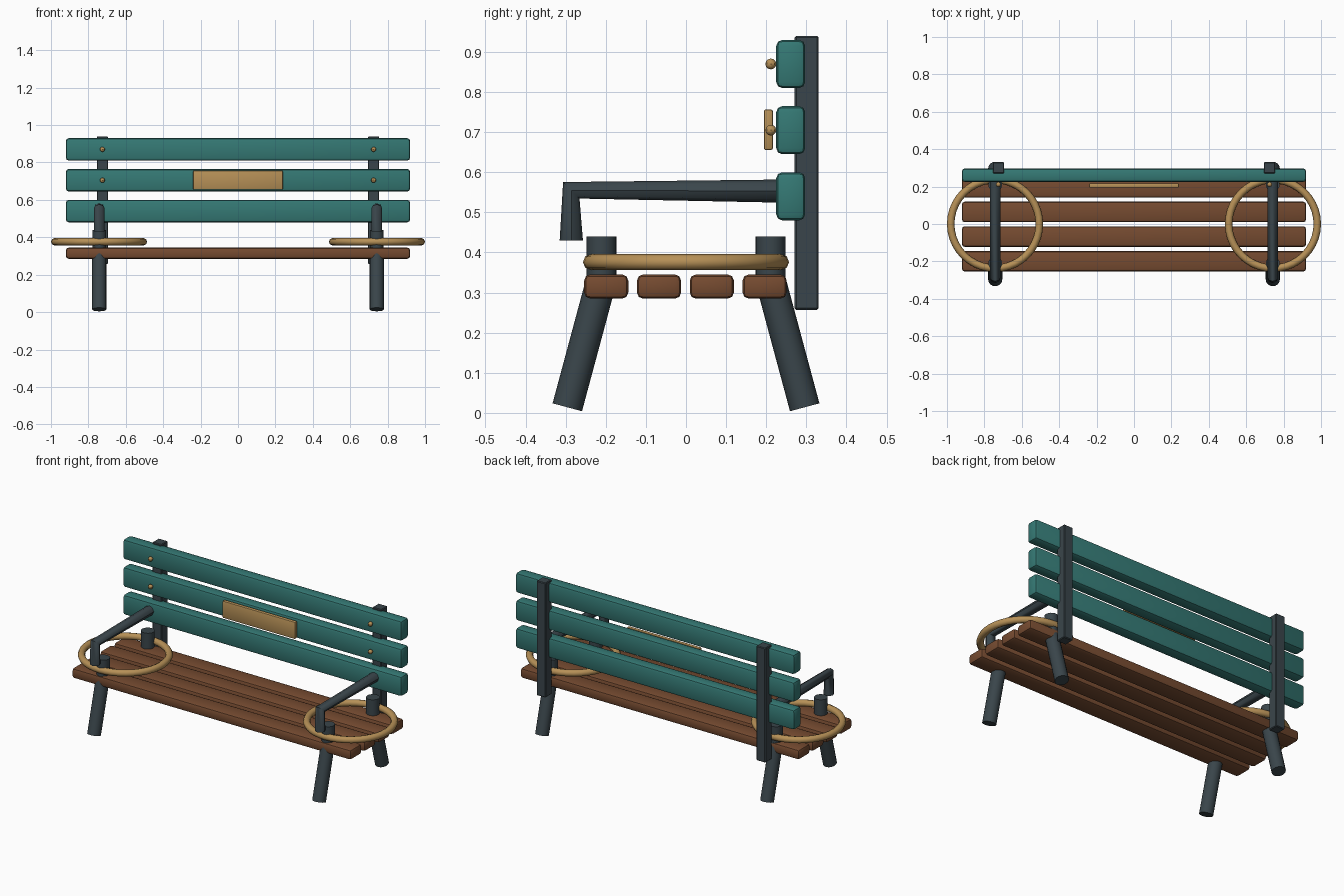
import bpy, math
from mathutils import Vector

if "Cube" in bpy.data.objects:
    bpy.data.objects.remove(bpy.data.objects["Cube"])


def material(name, rgb):
    m = bpy.data.materials.new(name)
    m.diffuse_color = (*rgb, 1)
    m.use_nodes = True
    m.node_tree.nodes["Principled BSDF"].inputs["Base Color"].default_value = m.diffuse_color
    return m


TEAL = material("teal_paint", (0.035, 0.19, 0.175))
WOOD = material("brown_wood", (0.18, 0.07, 0.03))
IRON = material("dark_iron", (0.042, 0.06, 0.07))
BRASS = material("brass", (0.47, 0.28, 0.095))


def finish(name, mat, angle=35):
    ob = bpy.context.object
    ob.name = name
    ob.data.materials.clear()
    ob.data.materials.append(mat)
    bpy.ops.object.shade_smooth_by_angle(angle=math.radians(angle))
    return ob


def box(name, center, size, bevel, mat, segments=2):
    bpy.ops.mesh.primitive_cube_add(size=1, location=center)
    ob = bpy.context.object
    ob.scale = size
    bpy.ops.object.transform_apply(location=False, rotation=False, scale=True)
    mod = ob.modifiers.new("bevel", 'BEVEL')
    mod.width = bevel
    mod.segments = segments
    bpy.ops.object.modifier_apply(modifier=mod.name)
    return finish(name, mat)


def rod(name, a, b, radius, mat, sides=16):
    a, b = Vector(a), Vector(b)
    bpy.ops.mesh.primitive_cylinder_add(
        vertices=sides, radius=radius, depth=(b - a).length, location=(a + b) / 2,
        rotation=(b - a).to_track_quat('Z', 'Y').to_euler())
    return finish(name, mat)


def pipe(name, points, radius, mat):
    cu = bpy.data.curves.new(name, 'CURVE')
    cu.dimensions = '3D'
    cu.bevel_depth = radius
    cu.bevel_resolution = 2
    cu.use_fill_caps = True
    sp = cu.splines.new('POLY')
    sp.points.add(len(points) - 1)
    for p, co in zip(sp.points, points):
        p.co = (*co, 1)
    ob = bpy.data.objects.new(name, cu)
    bpy.context.collection.objects.link(ob)
    bpy.ops.object.select_all(action='DESELECT')
    ob.select_set(True)
    bpy.context.view_layer.objects.active = ob
    bpy.ops.object.convert(target='MESH')
    return finish(name, mat, 50)


# Seat slats
for i in range(4):
    box(f"seat_slat_{i + 1}", (0, -0.199 + 0.1317 * i, 0.315),
        (1.84, 0.11, 0.06), 0.015, WOOD)

# Backrest slats
for i in range(3):
    box(f"back_slat_{i + 1}", (0, 0.261, 0.54 + 0.165 * i),
        (1.84, 0.072, 0.12), 0.015, TEAL)

# Blank plaque
box("plaque", (0, 0.2055, 0.706), (0.48, 0.023, 0.102), 0.006, BRASS)

for side, s in (("left", -1), ("right", 1)):
    # Backrest post
    box(f"back_post_{side}", (s * 0.725, 0.301, 0.5985),
        (0.06, 0.06, 0.683), 0.004, IRON, 1)

    # Splayed legs with upright stubs through the seat
    for end, d in (("front", -1), ("rear", 1)):
        x = s * 0.742
        rod(f"{end}_leg_{side}", (x, d * 0.296, 0.014), (x, d * 0.211, 0.33), 0.038, IRON)
        rod(f"{end}_stub_{side}", (x, d * 0.2105, 0.29), (x, d * 0.2105, 0.44), 0.037, IRON)

    # Armrest bent down at the front
    pipe(f"armrest_{side}", [(s * 0.742, -0.286, 0.43), (s * 0.742, -0.286, 0.555),
                             (s * 0.742, 0.25, 0.553)], 0.029, IRON)

    # Ring lying over the seat end
    bpy.ops.mesh.primitive_torus_add(
        major_segments=40, minor_segments=8, major_radius=0.237, minor_radius=0.02,
        location=(s * 0.743, 0, 0.376))
    finish(f"seat_ring_{side}", BRASS, 50)

    # Bolt heads
    for i, z in enumerate((0.705, 0.87)):
        bpy.ops.mesh.primitive_uv_sphere_add(
            segments=8, ring_count=6, radius=0.0135, location=(s * 0.725, 0.2115, z))
        finish(f"bolt_{side}_{i + 1}", BRASS)
